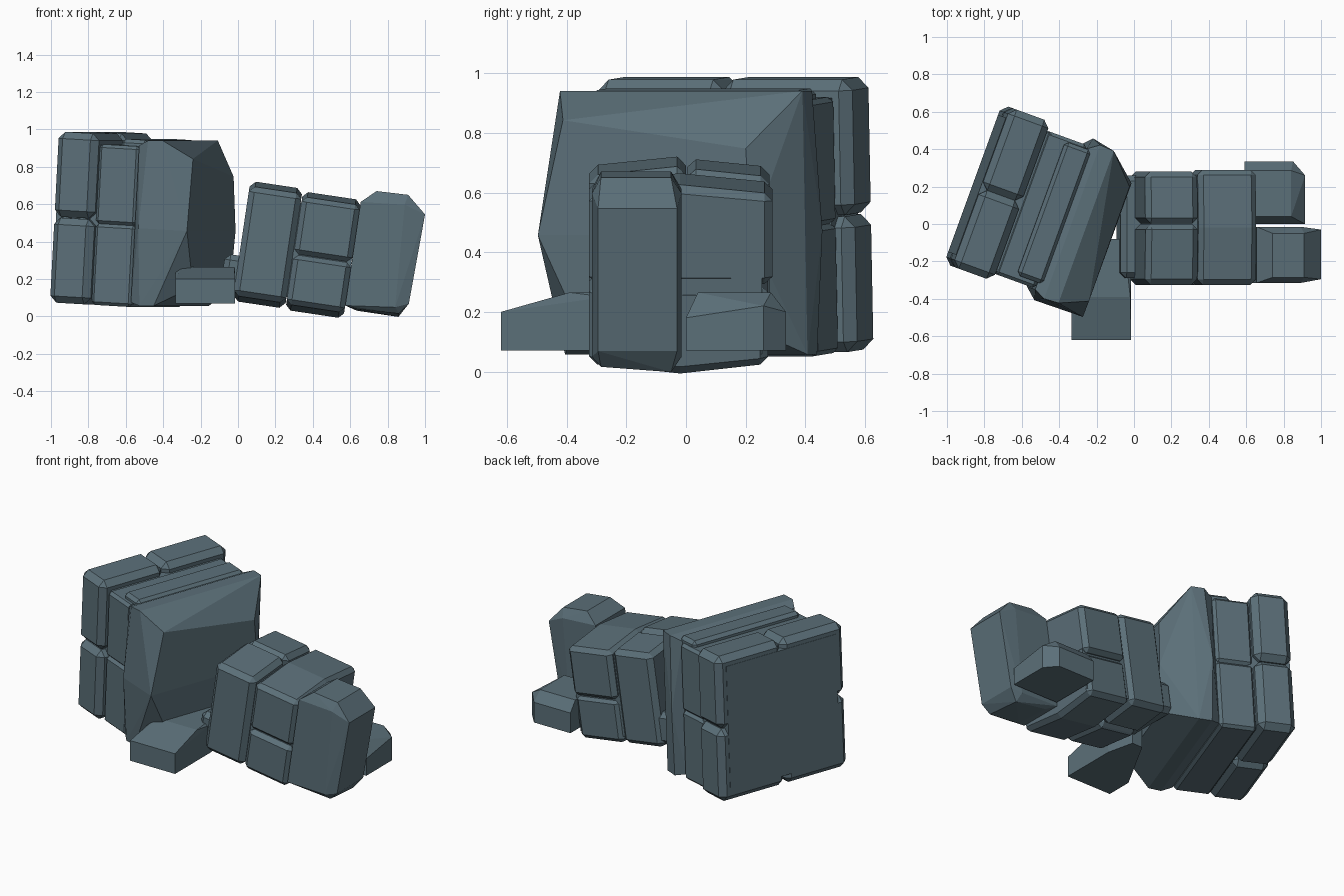
import bpy, bmesh
from math import radians
from mathutils import Matrix, Vector

if "Cube" in bpy.data.objects:
    bpy.data.objects.remove(bpy.data.objects["Cube"])

slate = bpy.data.materials.new("slate stone")
slate.diffuse_color = (0.105, 0.16, 0.19, 1)
slate.use_nodes = True
slate.node_tree.nodes["Principled BSDF"].inputs["Base Color"].default_value = slate.diffuse_color

# tilted local frames of the two stone groups
T = Matrix.Translation
BIG = (Matrix.Rotation(radians(-20), 4, 'Z') @ T((-0.5, 0, 0.5))
       @ Matrix.Rotation(radians(3.2), 4, 'Y') @ T((0.5, 0, -0.5)))
SMALL = T((0.45, 0, 0.35)) @ Matrix.Rotation(radians(8.5), 4, 'Y')
FLAT = Matrix.Identity(4)


def finish(name, bm, frame):
    bm.transform(frame)
    bmesh.ops.recalc_face_normals(bm, faces=bm.faces)
    me = bpy.data.meshes.new(name)
    bm.to_mesh(me)
    bm.free()
    me.materials.append(slate)
    ob = bpy.data.objects.new(name, me)
    bpy.context.collection.objects.link(ob)
    return ob


def block(name, frame, xs, ys, zs, bevel=0.04, crown=0.0):
    """Chamfered stone block; crown lowers its height towards the outer sides."""
    bm = bmesh.new()
    bmesh.ops.create_cube(bm, size=1)
    lo = Vector((xs[0], ys[0], zs[0]))
    hi = Vector((xs[1], ys[1], zs[1]))
    for v in bm.verts:
        v.co = Vector([lo[i] + (v.co[i] + 0.5) * (hi[i] - lo[i]) for i in range(3)])
    if crown and ys[0] < -0.02 < ys[1]:
        geom = bm.verts[:] + bm.edges[:] + bm.faces[:]
    if bevel:
        bmesh.ops.bevel(bm, geom=bm.edges[:], offset=bevel, segments=1,
                        affect='EDGES', clamp_overlap=True)
    if crown:
        # crease along the middle, then shrink the height outwards
        bmesh.ops.bisect_plane(bm, geom=bm.verts[:] + bm.edges[:] + bm.faces[:],
                               plane_co=(0, -0.02, 0), plane_no=(0, 1, 0))
        for v in bm.verts:
            v.co.z *= 1 - crown * abs(v.co.y + 0.02)
    return finish(name, bm, frame)


def hull(name, frame, pts):
    """Faceted stone from its corner points."""
    bm = bmesh.new()
    for p in pts:
        bm.verts.new(p)
    res = bmesh.ops.convex_hull(bm, input=bm.verts[:])
    junk = [g for g in res["geom_interior"] if isinstance(g, bmesh.types.BMVert)]
    bmesh.ops.delete(bm, geom=junk, context='VERTS')
    bmesh.ops.dissolve_limit(bm, angle_limit=radians(3), verts=bm.verts[:], edges=bm.edges[:])
    return finish(name, bm, frame)


# end slab: four corner stones around a flat core
for j, ys in enumerate([(-0.545, -0.10), (-0.10, 0.36)]):
    block(f"end_stone_lower_{j}", BIG, (-0.86, -0.63), ys, (0.055, 0.51), 0.036)
    block(f"end_stone_upper_{j}", BIG, (-0.86, -0.63), ys, (0.515, 0.97), 0.036)
block("end_core", BIG, (-0.862, -0.6), (-0.48, 0.30), (0.12, 0.91), 0)

# middle slab, lower and upper course
for name, zs in (("lower", (0.055, 0.49)), ("upper", (0.49, 0.915))):
    block(f"middle_slab_{name}", BIG, (-0.63, -0.40), (-0.505, 0.31), zs, 0.017)
block("middle_ridge", BIG, (-0.52, -0.37), (-0.47, 0.29), (0.09, 0.95), 0.02)

# tapered slab facing the small blocks
hull("tapered_slab", BIG, [(-0.40, y, z) for y in (-0.51, 0.29) for z in (0.08, 0.92)]
     + [(-0.34, y, z) for y in (-0.54, 0.335) for z in (0.065, 0.95)]
     + [(-0.26, y, z) for y in (-0.535, 0.33) for z in (0.07, 0.955)]
     + [(-0.36, y, 0.48) for y in (-0.565, 0.355)]
     + [(-0.105, -0.47, 0.865), (-0.105, 0.18, 0.77), (-0.085, -0.56, 0.48),
        (-0.085, 0.20, 0.48), (-0.085, -0.42, 0.18), (-0.085, 0.16, 0.18)])

# joint and first row of small blocks
block("joint", SMALL, (-0.51, -0.36), (-0.29, 0.26), (-0.29, -0.09), 0.03)
block("first_block_front", SMALL, (-0.435, -0.152), (-0.325, 0.0), (-0.335, 0.315), 0.03, 0.33)
block("first_block_back", SMALL, (-0.435, -0.152), (0.003, 0.28), (-0.335, 0.31), 0.03, 0.33)
block("first_core", SMALL, (-0.40, -0.12), (-0.29, 0.24), (-0.27, 0.24), 0)

# second row, split into a lower and an upper course
block("second_block_lower", SMALL, (-0.148, 0.165), (-0.325, 0.275), (-0.34, -0.045), 0.027, 0.33)
block("second_block_upper", SMALL, (-0.148, 0.165), (-0.325, 0.29), (-0.04, 0.30), 0.027, 0.33)
block("second_core", SMALL, (-0.2, 0.164), (-0.29, 0.255), (-0.27, 0.24), 0)

# end block with sloped outer corner
hull("end_block", SMALL,
     [(x, y, z) for y in (-0.285, -0.05) for x, z in
      ((0.24, 0.36), (0.41, 0.365), (0.23, -0.28), (0.455, -0.27))]
     + [(x, y, z) for y in (-0.315, -0.015) for x, z in
        ((0.165, 0.29), (0.40, 0.31), (0.165, -0.27), (0.43, -0.24))]
     + [(x, -0.05, -0.288) for x in (0.23, 0.455)]
     + [(x, y, z) for y in (-0.295, -0.03) for x, z in ((0.515, 0.275), (0.50, -0.21))])

# wedge-shaped front foot
hull("front_foot", FLAT,
     [(x, -0.62, z) for x in (-0.335, -0.015) for z in (0.07, 0.20)]
     + [(-0.335, -0.45, 0.07), (-0.335, -0.43, 0.235), (-0.30, -0.39, 0.265), (-0.02, -0.39, 0.265)]
     + [(-0.13, -0.08, z) for z in (0.07, 0.265)]
     + [(-0.055, -0.08, z) for z in (0.07, 0.265)]
     + [(-0.015, -0.25, 0.07), (-0.015, -0.27, 0.25)])

# chamfered back foot
hull("back_foot", FLAT,
     [(x, y, 0.07) for x, y in ((0.59, 0), (0.915, 0), (0.915, 0.26), (0.85, 0.335), (0.59, 0.335))]
     + [(x, y, z) for x in (0.59, 0.915) for y, z in ((0, 0.18), (0.26, 0.22))]
     + [(x, 0.335, 0.20) for x in (0.59, 0.85)]
     + [(x, y, 0.265) for x in (0.59, 0.84) for y in (0.04, 0.285)])
